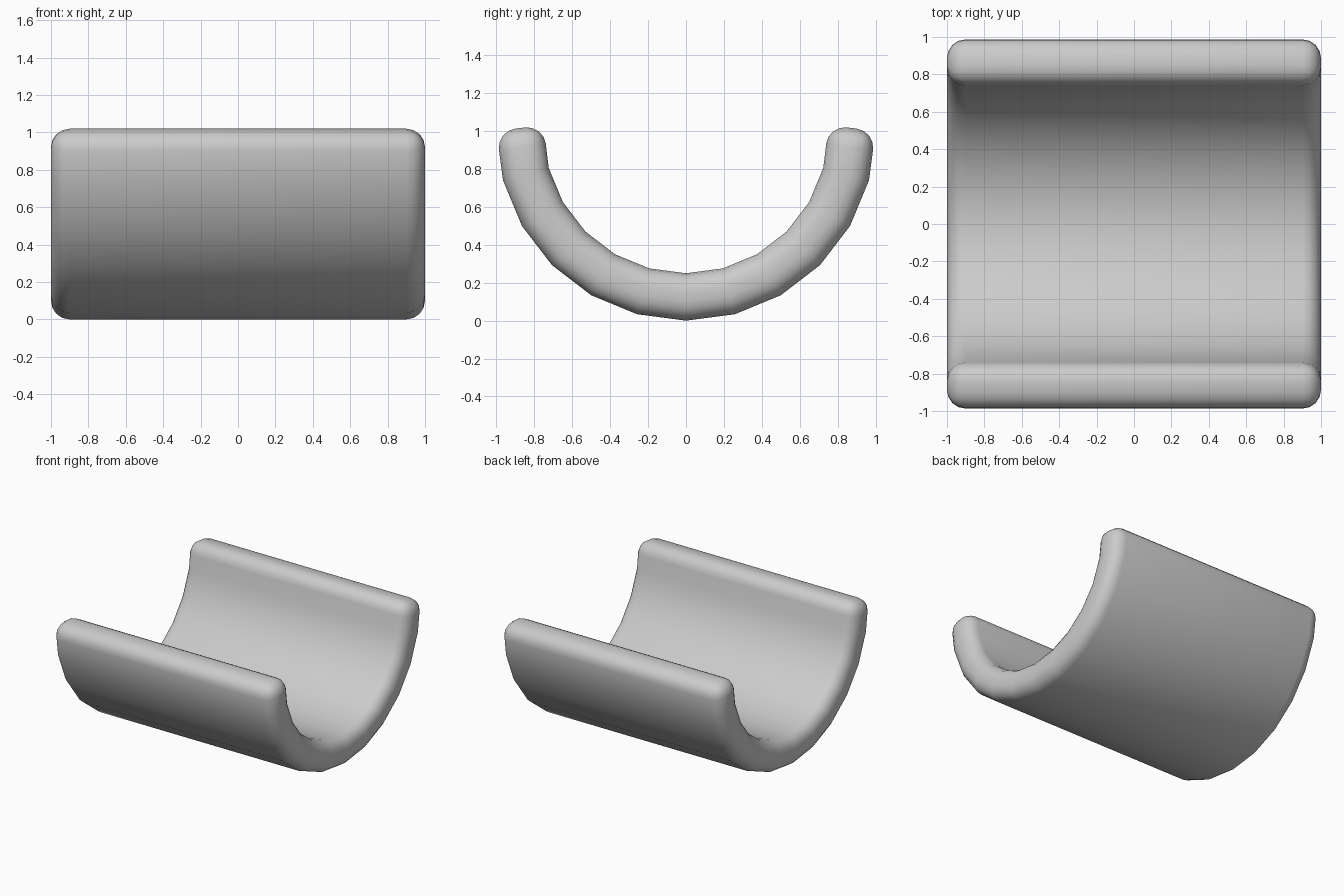
import bpy, bmesh
from math import sin, cos, radians

if "Cube" in bpy.data.objects:
    bpy.data.objects.remove(bpy.data.objects["Cube"])

# Half-round sheet: 12 segments of 15 degrees, swept along x
bm = bmesh.new()
rows = []
for i in range(13):
    a = radians(-90 + 15 * i)
    rows.append([bm.verts.new((x, sin(a), 1 - cos(a))) for x in (-1, 1)])
for p, q in zip(rows, rows[1:]):
    bm.faces.new((p[0], q[0], q[1], p[1]))
bm.normal_update()
if bm.faces[:][6].normal.z > 0:
    bmesh.ops.reverse_faces(bm, faces=bm.faces[:])

mesh = bpy.data.meshes.new("half_pipe")
bm.to_mesh(mesh)
bm.free()
trough = bpy.data.objects.new("half_pipe", mesh)
bpy.context.collection.objects.link(trough)

# Wall thickness grows inwards, then the rim is rounded
wall = trough.modifiers.new("wall", 'SOLIDIFY')
wall.thickness = 0.25
wall.offset = -1
rim = trough.modifiers.new("rim", 'BEVEL')
rim.width = 0.1
rim.segments = 4
rim.limit_method = 'ANGLE'
rim.angle_limit = radians(30)

mesh.shade_smooth()
